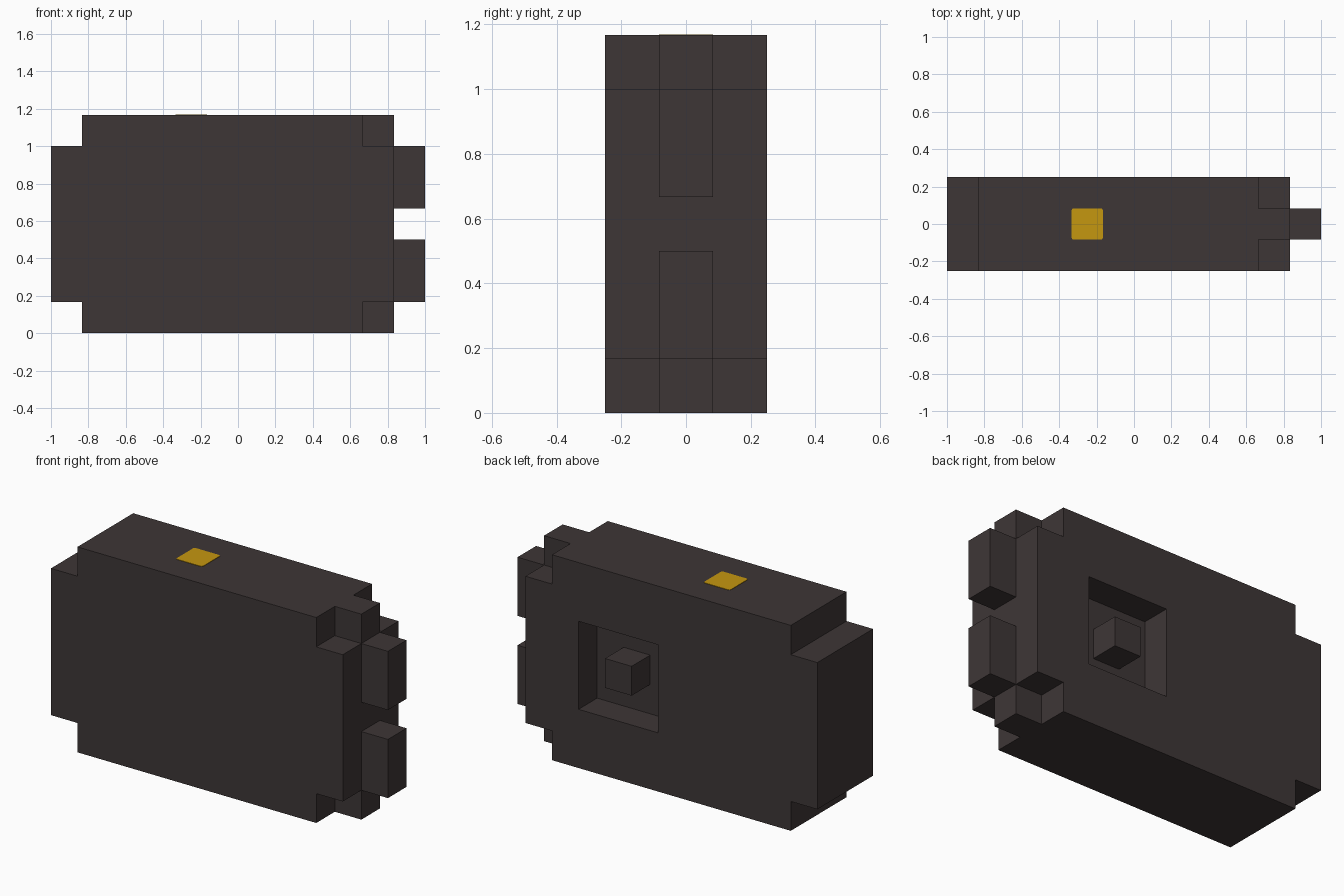
import bpy
import bmesh
from mathutils import Matrix, Vector

if "Cube" in bpy.data.objects:
    bpy.data.objects.remove(bpy.data.objects["Cube"], do_unlink=True)

U = 1 / 6  # one block of the grid everything sits on


def make_material(name, color):
    mat = bpy.data.materials.new(name)
    mat.use_nodes = True
    mat.diffuse_color = (*color, 1)
    bsdf = next(n for n in mat.node_tree.nodes if n.type == 'BSDF_PRINCIPLED')
    bsdf.inputs["Base Color"].default_value = (*color, 1)
    return mat


charcoal = make_material("charcoal", (0.048, 0.037, 0.037))
amber = make_material("amber", (0.56, 0.31, 0.005))


def finish(bm, name, mat):
    bmesh.ops.recalc_face_normals(bm, faces=bm.faces)
    mesh = bpy.data.meshes.new(name)
    bm.to_mesh(mesh)
    bm.free()
    mesh.materials.append(mat)
    obj = bpy.data.objects.new(name, mesh)
    bpy.context.collection.objects.link(obj)
    return obj


def box(name, low, high, mat):
    """Box between two corners given in blocks."""
    low, high = Vector(low) * U, Vector(high) * U
    bm = bmesh.new()
    bmesh.ops.create_cube(bm, size=1, matrix=Matrix.Translation((low + high) / 2)
                          @ Matrix.Diagonal((*(high - low), 1)))
    return finish(bm, name, mat)


def cut(target, cutter):
    """Subtract the cutter for good and discard it."""
    cutter.hide_render = True
    mod = target.modifiers.new("cut", 'BOOLEAN')
    mod.operation = 'DIFFERENCE'
    mod.solver = 'EXACT'
    mod.object = cutter
    bpy.context.view_layer.objects.active = target
    bpy.ops.object.modifier_apply(modifier=mod.name)
    bpy.data.objects.remove(cutter, do_unlink=True)


# Body: stepped outline extruded from front to back
outline = [(-5, 0), (5, 0), (5, 7), (-5, 7), (-5, 6), (-6, 6), (-6, 1), (-5, 1)]
bm = bmesh.new()
face = bm.faces.new([bm.verts.new((x * U, -1.5 * U, z * U)) for x, z in outline])
side = bmesh.ops.extrude_face_region(bm, geom=[face])["geom"]
bmesh.ops.translate(bm, vec=(0, 3 * U, 0),
                    verts=[v for v in side if isinstance(v, bmesh.types.BMVert)])
body = finish(bm, "body", charcoal)

# Corner notches at the pronged end
for y0, y1 in ((-3, -0.5), (0.5, 3)):
    for z0, z1 in ((-1, 1), (6, 8)):
        cut(body, box("notch_cutter", (4, y0, z0), (6, y1, z1), charcoal))

# Square recess in the back with a block standing in it
cut(body, box("recess_cutter", (0, 0.5, 2), (3, 3, 5), charcoal))
box("recess_block", (1, 0.5, 3), (2, 1.5, 4), charcoal)

# Two prongs on the end
for name, z in (("lower_prong", 1), ("upper_prong", 4)):
    box(name, (5, -0.5, z), (6, 0.5, z + 2), charcoal)

# Amber button plate on top, with slightly eased corners
button = box("top_button", (-2, -0.5, 7), (-1, 0.5, 7.015), amber)
bm = bmesh.new()
bm.from_mesh(button.data)
uprights = [e for e in bm.edges
            if abs(e.verts[0].co.z - e.verts[1].co.z) > 0.001]
bmesh.ops.bevel(bm, geom=uprights, offset=0.01, segments=2, profile=0.5,
                affect='EDGES')
bm.to_mesh(button.data)
bm.free()
